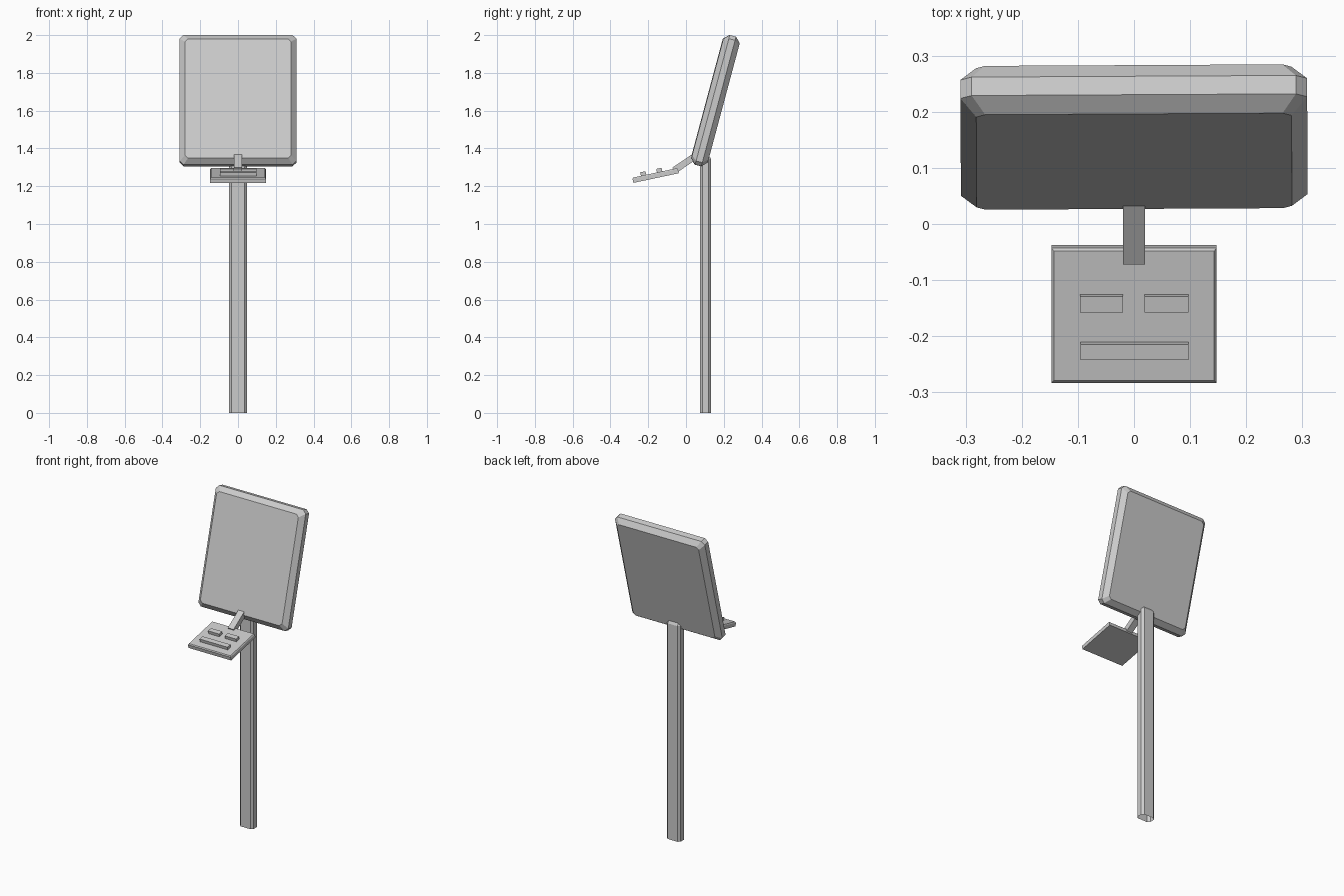
import bpy, bmesh
from math import radians
from mathutils import Matrix

if "Cube" in bpy.data.objects:
    bpy.data.objects.remove(bpy.data.objects["Cube"])


def place(loc, tilt=0, yaw=0):
    return (Matrix.Translation(loc) @ Matrix.Rotation(radians(yaw), 4, 'Z')
            @ Matrix.Rotation(radians(tilt), 4, 'X'))


def outline(hx, hy, cut):
    # rectangle, or rectangle with clipped corners
    if cut == 0:
        return [(-hx, -hy), (hx, -hy), (hx, hy), (-hx, hy)]
    a, b = hx - cut, hy - cut
    return [(-a, -hy), (a, -hy), (hx, -b), (hx, b),
            (a, hy), (-a, hy), (-hx, b), (-hx, -b)]


def loft(name, rings, matrix, closed_bottom=True):
    # rings: (z, half width, half depth, corner cut), bottom to top
    bm = bmesh.new()
    loops = [[bm.verts.new((x, y, z)) for x, y in outline(hx, hy, cut)]
             for z, hx, hy, cut in rings]
    n = len(loops[0])
    for low, high in zip(loops, loops[1:]):
        for i in range(n):
            j = (i + 1) % n
            bm.faces.new((low[i], low[j], high[j], high[i]))
    bm.faces.new(loops[-1])
    if closed_bottom:
        bm.faces.new(loops[0][::-1])
    mesh = bpy.data.meshes.new(name)
    bm.to_mesh(mesh)
    bm.free()
    obj = bpy.data.objects.new(name, mesh)
    bpy.context.collection.objects.link(obj)
    obj.matrix_world = matrix
    return obj


def box(name, hx, hy, z0, z1, matrix):
    return loft(name, [(z0, hx, hy, 0), (z1, hx, hy, 0)], matrix)


# post, open at the foot
loft("post", [(0, .047, .029, .013), (1.345, .047, .029, .013), (1.367, .034, .016, .004)],
     place((0, .103, 0)), closed_bottom=False)

# tilted display panel with chamfered rim
loft("display_panel",
     [(-.045, .281, .327, .016), (-.017, .309, .355, .02),
      (.017, .309, .355, .02), (.045, .281, .327, .016)],
     place((0, .155, 1.653), 75, .3))

# shelf with a small chamfer round the top
shelf = place((0, -.161, 1.257), 12)
loft("shelf", [(-.014, .147, .123, 0), (.008, .147, .123, 0), (.014, .143, .118, 0)], shelf)

# raised bars on the shelf
for name, x, y, hx in (("left_button", -.058, .025, .038),
                       ("right_button", .058, .025, .039),
                       ("wide_button", .001, -.062, .096)):
    box(name, hx, .0145, .010, .033, shelf @ Matrix.Translation((x, y, 0)))

# arm joining shelf and panel
box("shelf_arm", .02, .072, -.0175, .0175, place((0, -.003, 1.324), 34))
